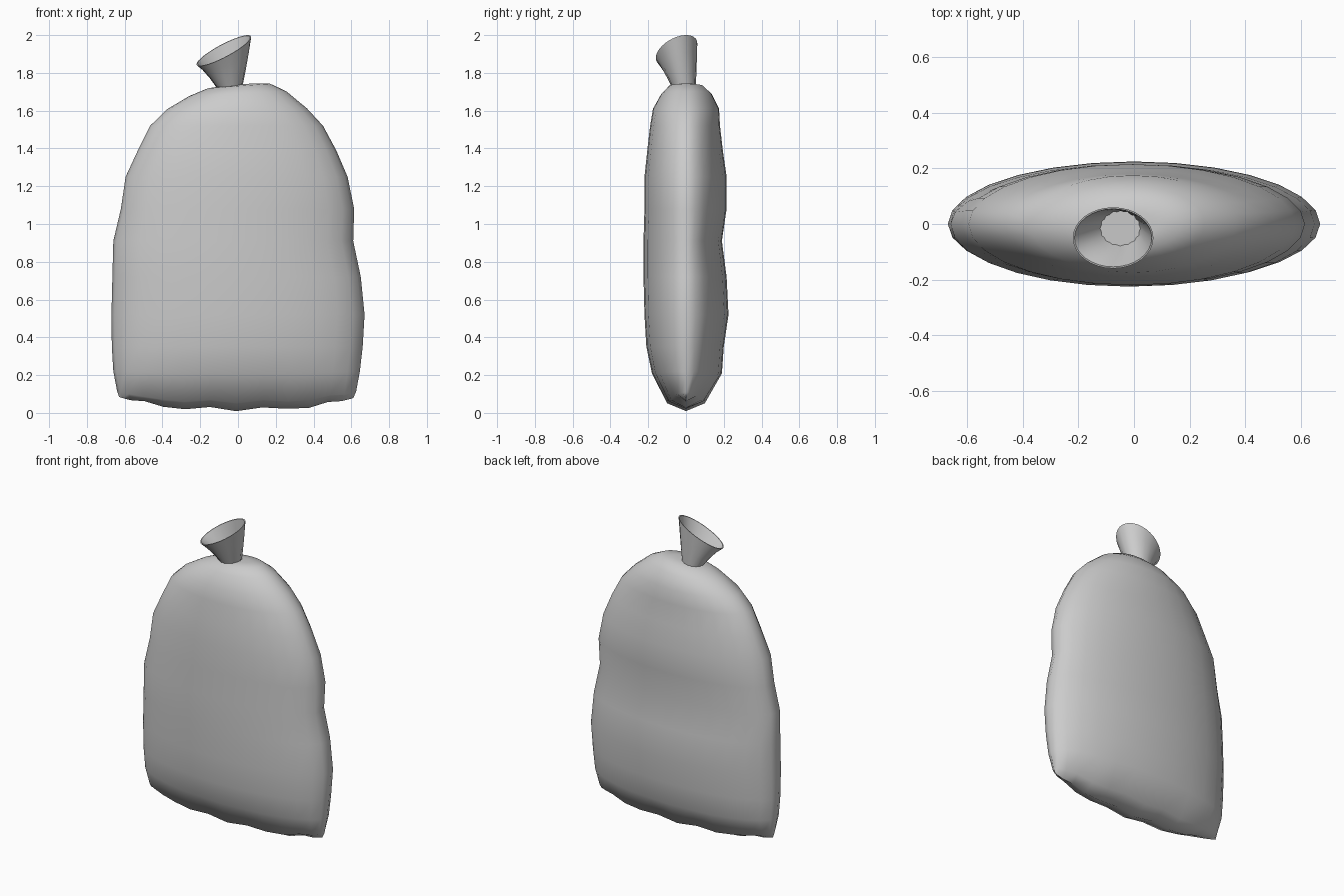
import bpy, bmesh, math
from mathutils import Vector

cube = bpy.data.objects.get("Cube")
if cube:
    bpy.data.objects.remove(cube, do_unlink=True)

cloth = bpy.data.materials.new("grey cloth")
cloth.use_nodes = True
GREY = (0.6, 0.6, 0.6, 1)
cloth.diffuse_color = GREY
cloth.node_tree.nodes["Principled BSDF"].inputs["Base Color"].default_value = GREY


def loft(name, rings, cap_end, sharp):
    """Skin a list of equally long closed rings of points."""
    bm = bmesh.new()
    loops = [[bm.verts.new(p) for p in ring] for ring in rings]
    n = len(loops[0])
    for low, high in zip(loops, loops[1:]):
        for i in range(n):
            j = (i + 1) % n
            bm.faces.new((low[i], low[j], high[j], high[i]))
    if cap_end:
        bm.faces.new(loops[-1])
    bmesh.ops.remove_doubles(bm, verts=bm.verts, dist=0.0005)
    bmesh.ops.recalc_face_normals(bm, faces=bm.faces)
    mesh = bpy.data.meshes.new(name)
    bm.to_mesh(mesh)
    bm.free()
    mesh.materials.append(cloth)
    obj = bpy.data.objects.new(name, mesh)
    bpy.context.collection.objects.link(obj)
    bpy.ops.object.select_all(action="DESELECT")
    obj.select_set(True)
    bpy.context.view_layer.objects.active = obj
    bpy.ops.object.shade_smooth_by_angle(angle=math.radians(sharp))
    return obj


# Sack body: height, left edge, right edge, front and back depth
PROFILE = [
    (0.02, -.63, .61, .00, .00), (0.06, -.64, .625, .10, .10),
    (0.21, -.66, .645, .18, .19), (0.35, -.668, .66, .21, .20),
    (0.52, -.67, .67, .22, .225), (0.72, -.665, .65, .225, .215),
    (0.91, -.66, .61, .225, .19), (1.08, -.62, .615, .22, .215),
    (1.25, -.595, .58, .22, .215), (1.39, -.53, .52, .205, .195),
    (1.52, -.465, .45, .19, .18), (1.61, -.375, .365, .175, .175),
    (1.69, -.26, .255, .13, .135), (1.73, -.16, .17, .09, .09),
    (1.738, -.08, .09, .04, .04),
]
SIDES = 28


def body_ring(z, left, right, front, back):
    ring = []
    for i in range(SIDES):
        a = math.tau * i / SIDES
        x = (left + right) / 2 + (right - left) / 2 * math.cos(a)
        y = math.sin(a) * (back if math.sin(a) > 0 else front)
        # the bottom seam rises at its corners and waves gently
        seam = 0.07 * (abs(x) / 0.63) ** 3 - 0.012 * math.cos(x * 19) * (abs(x) < 0.5)
        fade = max(0, 1 - z / 0.24)
        tilt = 0.08 * x * max(0, (z - 1.6) / 0.14)
        ring.append((x, y, z + seam * fade + tilt))
    return ring


loft("sack_body", [body_ring(*p) for p in PROFILE], True, 60)

# Gathered neck: a leaning cone with an open, slanted mouth
MOUTH = Vector((-0.075, -0.05, 1.918))
BASE = Vector((-0.045, -0.01, 1.72))
FOLDS = 32


def neck_ring(t, inset):
    centre = BASE.lerp(MOUTH, t)
    ring = []
    for i in range(FOLDS):
        a = math.tau * i / FOLDS
        pleat = 1 + 0.03 * (-1) ** i * (1 - t)
        rx = (0.065 + 0.08 * t) * pleat - inset
        ry = (0.06 + 0.05 * t) * pleat - inset
        dx, dy = rx * math.cos(a), ry * math.sin(a)
        ring.append(centre + Vector((dx, dy, t * (0.5 * dx + 0.35 * dy))))
    return ring


steps = (0, 0.35, 0.7, 1)
outer = [neck_ring(t, 0) for t in steps]
inner = [neck_ring(t, 0.006) for t in (1, 0.7, 0.35, 0.15)]
loft("tied_neck", outer + inner, True, 50)
